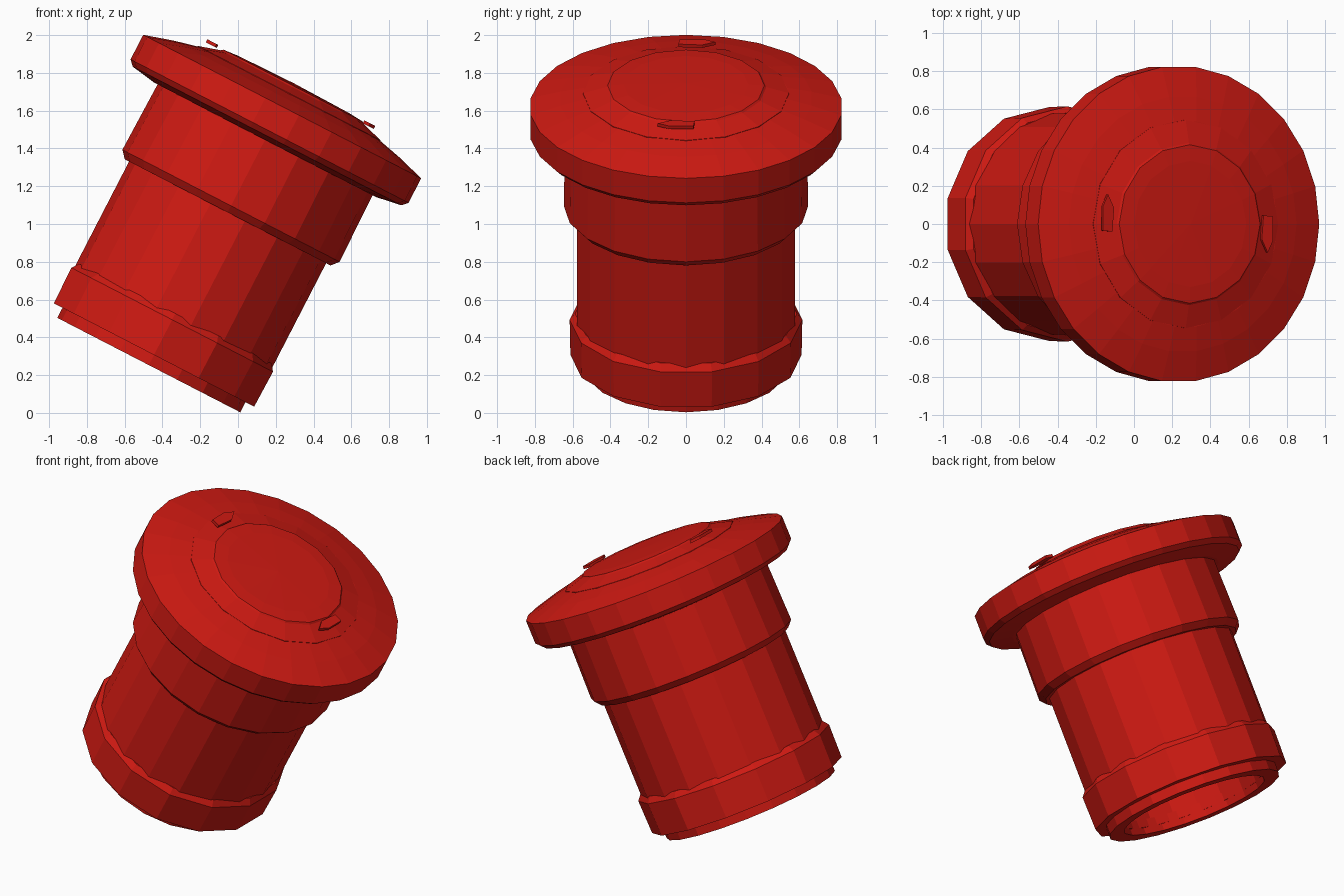
import bpy, bmesh, math
from mathutils import Matrix, Vector

if "Cube" in bpy.data.objects:
    bpy.data.objects.remove(bpy.data.objects["Cube"])

TILT = math.radians(27.3)
# local frame: z runs along the tilted axis, origin at the centre of the open base
FRAME = Matrix.Translation((-0.476, 0, 0.246)) @ Matrix.Rotation(TILT, 4, 'Y')

red = bpy.data.materials.new("red_plastic")
red.diffuse_color = (0.62, 0.01, 0.006, 1)
red.use_nodes = True
red.node_tree.nodes["Principled BSDF"].inputs["Base Color"].default_value = red.diffuse_color


def finish(bm, name):
    bmesh.ops.remove_doubles(bm, verts=bm.verts, dist=1e-5)
    bmesh.ops.recalc_face_normals(bm, faces=bm.faces)
    bm.transform(FRAME)
    mesh = bpy.data.meshes.new(name)
    bm.to_mesh(mesh)
    bm.free()
    mesh.materials.append(red)
    obj = bpy.data.objects.new(name, mesh)
    bpy.context.collection.objects.link(obj)
    return obj


def lathe(name, profile, sides, phase=0.0, closed=True):
    """Revolve (radius, height) points; a closed profile makes a hollow ring."""
    bm = bmesh.new()
    rings = []
    for r, h in profile:
        if r == 0:
            rings.append([bm.verts.new((0, 0, h))] * sides)
        else:
            rings.append([bm.verts.new((r * math.cos(phase + math.tau * i / sides),
                                        r * math.sin(phase + math.tau * i / sides), h))
                          for i in range(sides)])
    pairs = list(zip(rings, rings[1:]))
    if closed:
        pairs.append((rings[-1], rings[0]))
    for a, b in pairs:
        for i in range(sides):
            j = (i + 1) % sides
            quad = list(dict.fromkeys((a[i], a[j], b[j], b[i])))
            bm.faces.new(quad)
    return finish(bm, name)


# wide domed cap
lathe("cap", [(0, 1.35), (0.66, 1.35), (0.80, 1.373), (0.828, 1.402), (0.828, 1.548),
              (0.67, 1.595), (0.54, 1.626), (0, 1.65)], 26, closed=False)

# raised medallion in the cap centre
lathe("cap_centre", [(0, 1.60), (0.545, 1.60), (0.545, 1.628), (0.425, 1.664),
                     (0.415, 1.673), (0.33, 1.680), (0, 1.686)], 16,
      phase=math.pi / 2, closed=False)

# collar below the cap
lathe("collar", [(0.56, 1.36), (0.64, 1.36), (0.647, 0.957), (0.613, 0.918), (0.56, 0.918)], 20)

# hollow main tube
lathe("body", [(0.587, 1.34), (0.587, 0.25), (0.53, 0.05), (0.45, 0.05), (0.45, 1.34)], 18)

# lower band and open foot
lathe("base_band", [(0.50, 0.315), (0.587, 0.315), (0.616, 0.278), (0.612, 0.068), (0.50, 0.068)],
      14, phase=math.pi / 2)
lathe("foot", [(0.545, 0.10), (0.545, 0.008), (0.45, 0.008), (0.45, 0.10)], 20)

# two small raised chips on the medallion rim
for label, x, y in (("rear", -0.485, 0.055), ("front", 0.455, -0.05)):
    bm = bmesh.new()
    outline = [(-0.03, -0.09), (0.025, -0.095), (0.035, 0.03), (0.0, 0.10), (-0.03, 0.04)]
    sign = 1 if x < 0 else -1
    verts = [bm.verts.new((x + sign * a, y + sign * b, 1.665)) for a, b in outline]
    face = bm.faces.new(verts)
    ext = bmesh.ops.extrude_face_region(bm, geom=[face])
    bmesh.ops.translate(bm, vec=Vector((0, 0, 0.018)),
                        verts=[v for v in ext["geom"] if isinstance(v, bmesh.types.BMVert)])
    finish(bm, label + "_chip")
